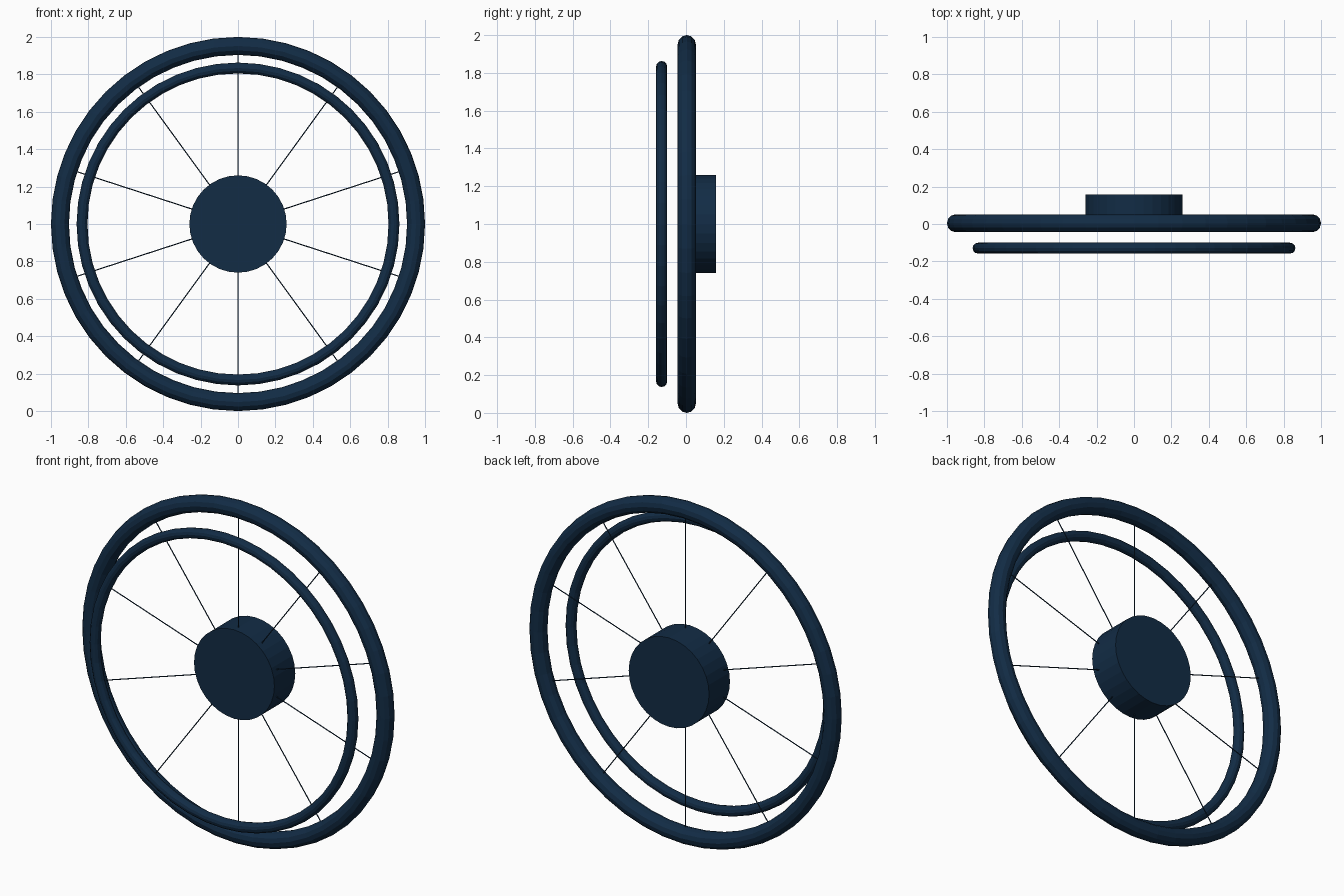
import bpy
from math import pi, sin, cos
from mathutils import Matrix, Vector

if "Cube" in bpy.data.objects:
    bpy.data.objects.remove(bpy.data.objects["Cube"])

CENTRE_Z = 1.0
RIM_Y = 0.004
FACE_FRONT = (pi / 2, 0, 0)

navy = bpy.data.materials.new("navy")
navy.diffuse_color = (0.006, 0.025, 0.06, 1)
navy.use_nodes = True
navy.node_tree.nodes["Principled BSDF"].inputs["Base Color"].default_value = navy.diffuse_color


def finish(name):
    obj = bpy.context.object
    obj.name = name
    obj.data.materials.append(navy)
    return obj


def ring(name, major, minor, y):
    bpy.ops.mesh.primitive_torus_add(
        major_segments=48, minor_segments=12, major_radius=major,
        minor_radius=minor, location=(0, y, CENTRE_Z), rotation=FACE_FRONT)
    return finish(name)


# Tyre-like outer rim and the smaller push ring in front of it
ring("outer_rim", 0.952, 0.048, RIM_Y)
ring("hand_ring", 0.834, 0.029, -0.129)

# Hub drum, offset towards the back
hub_front, hub_back = -0.035, 0.158
bpy.ops.mesh.primitive_cylinder_add(
    vertices=32, radius=0.26, depth=hub_back - hub_front,
    location=(0, (hub_front + hub_back) / 2, CENTRE_Z), rotation=FACE_FRONT)
finish("hub")

# Ten thin wire spokes from the hub to the rim
inner, outer = 0.2, 0.94
for i in range(10):
    a = 2 * pi * i / 10
    mid = (inner + outer) / 2
    bpy.ops.mesh.primitive_cylinder_add(
        vertices=8, radius=0.003, depth=outer - inner,
        location=(mid * sin(a), RIM_Y, CENTRE_Z + mid * cos(a)),
        rotation=(0, a, 0))
    finish(f"spoke_{i + 1}")
